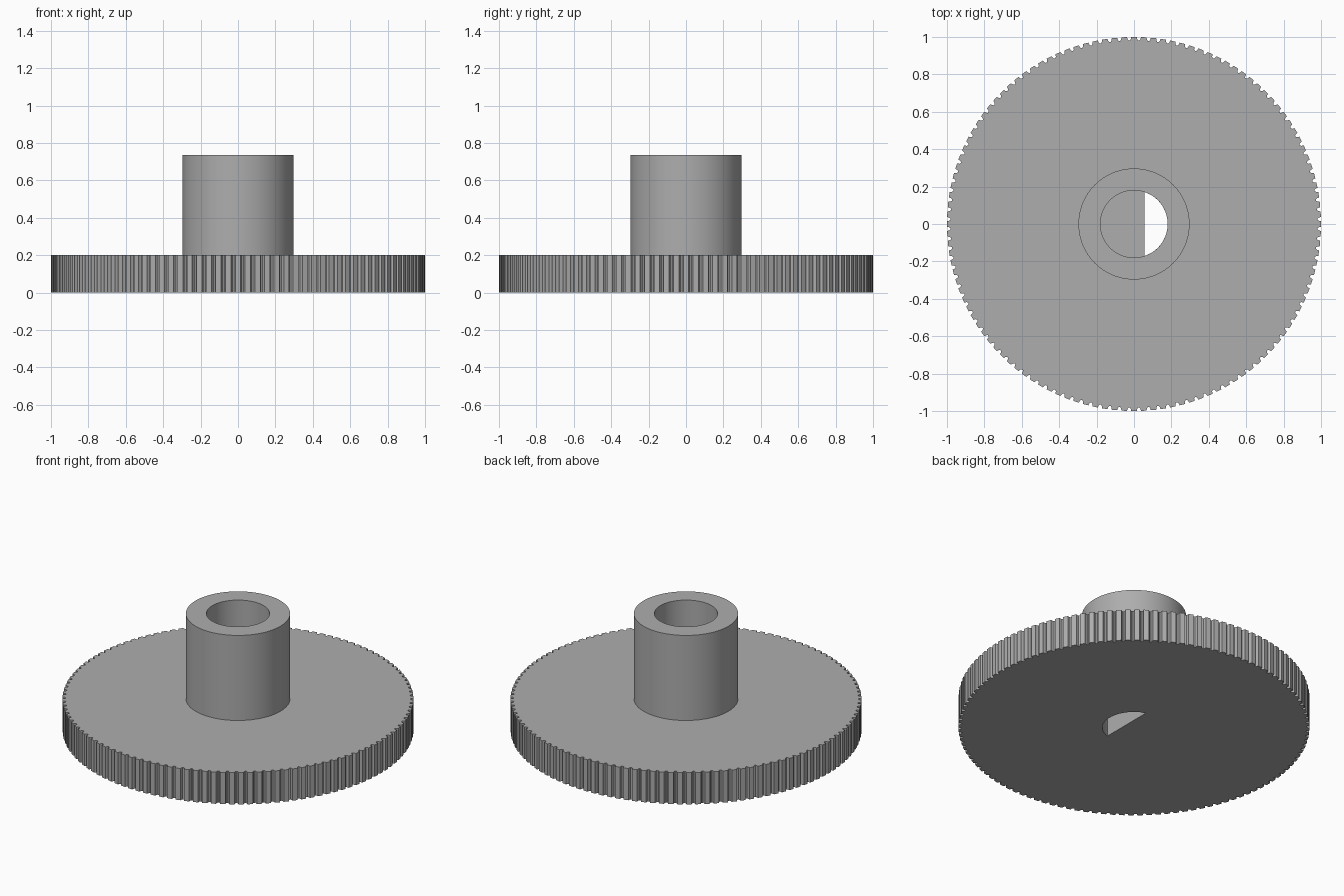
import bpy, bmesh, math
from math import cos, sin, pi, tau

cube = bpy.data.objects.get("Cube")
if cube:
    bpy.data.objects.remove(cube)

TEETH = 120
PLATE_TOP, HUB_TOP = 0.2, 0.735
HUB_R, BORE_R, FLAT_X = 0.297, 0.18, 0.055

grey = bpy.data.materials.new("plain grey")
grey.use_nodes = True
colour = (0.42, 0.42, 0.42, 1)
grey.diffuse_color = colour
grey.node_tree.nodes["Principled BSDF"].inputs["Base Color"].default_value = colour


def finish(name, bm):
    bmesh.ops.recalc_face_normals(bm, faces=bm.faces)
    mesh = bpy.data.meshes.new(name)
    bm.to_mesh(mesh)
    bm.free()
    mesh.materials.append(grey)
    obj = bpy.data.objects.new(name, mesh)
    bpy.context.collection.objects.link(obj)
    return obj


def prism(name, outline, low, high):
    bm = bmesh.new()
    face = bm.faces.new([bm.verts.new((x, y, low)) for x, y in outline])
    up = bmesh.ops.extrude_face_region(bm, geom=[face], use_keep_orig=True)
    verts = [g for g in up["geom"] if isinstance(g, bmesh.types.BMVert)]
    bmesh.ops.translate(bm, verts=verts, vec=(0, 0, high - low))
    return finish(name, bm)


def smooth(obj, angle):
    bpy.ops.object.select_all(action='DESELECT')
    obj.select_set(True)
    bpy.context.view_layer.objects.active = obj
    bpy.ops.object.shade_smooth_by_angle(angle=math.radians(angle))


# Toothed plate: each tooth has a flat tip and a rounded groove
tooth = [(-0.28, 1.0), (0.28, 1.0), (0.34, 0.988), (0.42, 0.982), (0.58, 0.982), (0.66, 0.988)]
outline = []
for i in range(TEETH):
    for offset, r in tooth:
        a = tau * (i + offset) / TEETH
        outline.append((r * cos(a), r * sin(a)))
plate = prism("toothed_plate", outline, 0, PLATE_TOP)

# Segment-shaped hole through the plate
half = math.acos(FLAT_X / BORE_R)
arc = [-half + 2 * half * i / 32 for i in range(33)]
cutter = prism("hole_cutter", [(BORE_R * cos(a), BORE_R * sin(a)) for a in arc], -0.1, 0.4)
cutter.hide_render = True
cut = plate.modifiers.new("shaft hole", 'BOOLEAN')
cut.object = cutter
cut.solver = 'EXACT'
bpy.context.view_layer.objects.active = plate
plate.select_set(True)
bpy.ops.object.modifier_apply(modifier=cut.name)
bpy.data.objects.remove(cutter)
smooth(plate, 20)

# Hollow hub standing on the plate
bm = bmesh.new()
profile = [(HUB_R, PLATE_TOP), (HUB_R, HUB_TOP), (BORE_R, HUB_TOP), (BORE_R, PLATE_TOP)]
verts = [bm.verts.new((r, 0, z)) for r, z in profile]
edges = [bm.edges.new(pair) for pair in zip(verts, verts[1:])]
bmesh.ops.spin(bm, geom=verts + edges, cent=(0, 0, 0), axis=(0, 0, 1), angle=tau,
               steps=96, use_merge=True)
bmesh.ops.remove_doubles(bm, verts=bm.verts, dist=0.0001)
smooth(finish("hub", bm), 30)
